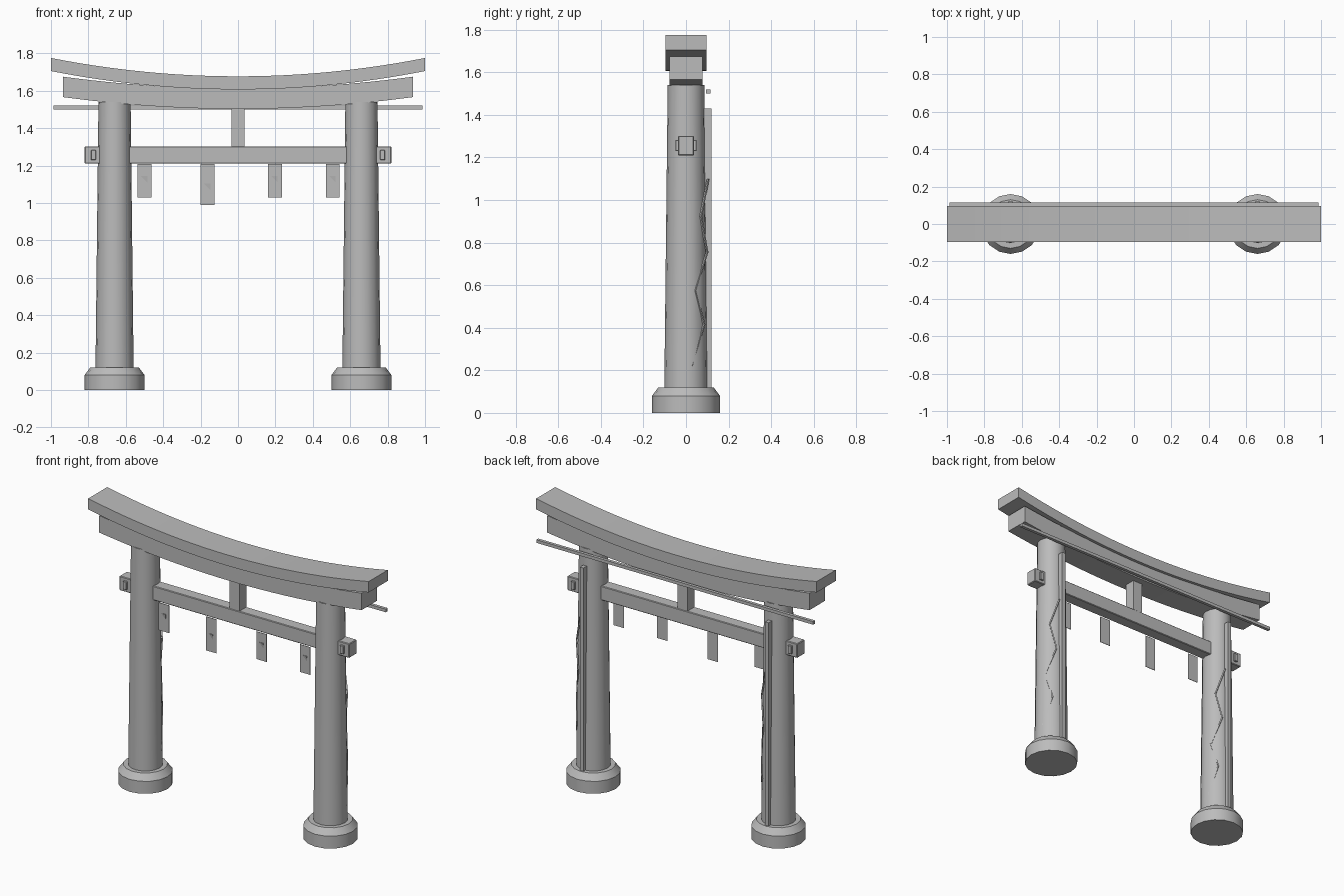
import bpy, bmesh, math
from mathutils import Vector

cube = bpy.data.objects.get("Cube")
if cube:
    bpy.data.objects.remove(cube, do_unlink=True)

stone = bpy.data.materials.new("plain_grey")
stone.use_nodes = True
GREY = (0.5, 0.5, 0.5, 1)
stone.diffuse_color = GREY
stone.node_tree.nodes["Principled BSDF"].inputs["Base Color"].default_value = GREY


def finish(name, bm, smooth=False):
    bmesh.ops.recalc_face_normals(bm, faces=bm.faces)
    mesh = bpy.data.meshes.new(name)
    bm.to_mesh(mesh)
    bm.free()
    mesh.materials.append(stone)
    obj = bpy.data.objects.new(name, mesh)
    bpy.context.collection.objects.link(obj)
    if smooth:
        bpy.ops.object.select_all(action="DESELECT")
        obj.select_set(True)
        bpy.context.view_layer.objects.active = obj
        bpy.ops.object.shade_smooth_by_angle(angle=math.radians(30))
    return obj


def box(name, x, y, z, bevel=0):
    """Box from (low, high) ranges on each axis."""
    bm = bmesh.new()
    bmesh.ops.create_cube(bm, size=1)
    for v in bm.verts:
        v.co = Vector(r[0] if c < 0 else r[1] for c, r in zip(v.co, (x, y, z)))
    if bevel:
        bmesh.ops.bevel(bm, geom=bm.edges[:], offset=bevel, segments=1, affect="EDGES")
    return finish(name, bm)


def turned(name, x, profile, sides=16):
    """Solid of revolution from (radius, height) points."""
    bm = bmesh.new()
    rings = []
    for r, z in profile:
        angles = [math.tau * i / sides for i in range(sides)]
        rings.append([bm.verts.new((x + r * math.cos(a), r * math.sin(a), z)) for a in angles])
    for low, high in zip(rings, rings[1:]):
        for i in range(sides):
            j = (i + 1) % sides
            bm.faces.new((low[i], low[j], high[j], high[i]))
    bm.faces.new(rings[0])
    bm.faces.new(rings[-1])
    return finish(name, bm, smooth=True)


def curved_beam(name, half_x, half_y, bottom, top, rise, steps=24):
    """Beam whose ends sweep upward."""
    bm = bmesh.new()
    rings = []
    for i in range(steps + 1):
        x = half_x * (2 * i / steps - 1)
        lift = rise * x * x
        corners = ((-half_y, bottom), (half_y, bottom), (half_y, top), (-half_y, top))
        rings.append([bm.verts.new((x, y, z + lift)) for y, z in corners])
    for a, b in zip(rings, rings[1:]):
        for i in range(4):
            j = (i + 1) % 4
            bm.faces.new((a[i], a[j], b[j], b[i]))
    bm.faces.new(rings[0])
    bm.faces.new(rings[-1])
    return finish(name, bm, smooth=True)


def vine(name, x, path, radius=0.006):
    """Thin square strand along a zigzag path."""
    bm = bmesh.new()
    rings = []
    for px, py, z in path:
        ring = [(radius, 0), (0, radius), (-radius, 0), (0, -radius)]
        rings.append([bm.verts.new((x + px + a, py + b, z)) for a, b in ring])
    for a, b in zip(rings, rings[1:]):
        for i in range(4):
            j = (i + 1) % 4
            bm.faces.new((a[i], a[j], b[j], b[i]))
    bm.faces.new(rings[0])
    bm.faces.new(rings[-1])
    return finish(name, bm)


def paper(name, x, low):
    """Hanging strip with a small raised fold on its front."""
    box(name, (x - 0.037, x + 0.037), (-0.0415, -0.0385), (low, 1.208))
    z = low + 0.115
    bm = bmesh.new()
    front = [bm.verts.new(c) for c in ((x - 0.02, -0.0415, z), (x + 0.015, -0.047, z),
                                       (x + 0.015, -0.0415, z - 0.035))]
    back = bm.verts.new((x + 0.015, -0.0415, z))
    for tri in ((0, 1, 2), (0, 1, 3), (1, 2, 3), (0, 2, 3)):
        bm.faces.new([(front + [back])[i] for i in tri])
    finish(name + "_fold", bm)


# Pillars with their plinths, back strips, vines and wedges
VINE = [(0.091, 0.03, 0.22), (0.06, 0.085, 0.415), (0.085, 0.045, 0.575),
        (0.04, 0.099, 0.755), (0.07, 0.07, 0.925), (0.022, 0.104, 1.10)]
for side, s in (("left", 1), ("right", -1)):
    cx = 0.66 * s
    turned(side + "_plinth", cx, [(0.16, 0), (0.16, 0.08), (0.13, 0.12)])
    turned(side + "_pillar", cx, [(0.102, 0.11), (0.086, 1.54)])
    box(side + "_back_strip", (cx - 0.0125, cx + 0.0125), (0.085, 0.12), (0.12, 1.43))
    vine(side + "_vine", cx, VINE)
    wx = 0.773 * s
    box(side + "_wedge", (wx - 0.013, wx + 0.013), (-0.05, 0.05), (1.23, 1.282), 0.002)

# Swept roof beams
curved_beam("top_beam", 1.0, 0.097, 1.607, 1.677, 0.098)
bpy.data.objects["top_beam"].data.update()
curved_beam("under_beam", 0.935, 0.078, 1.503, 1.612, 0.072)

# Tie beam, centre strut and rear rod
box("tie_beam", (-0.82, 0.82), (-0.038, 0.038), (1.21, 1.302), 0.004)
box("centre_strut", (-0.035, 0.035), (-0.035, 0.035), (1.295, 1.52))
box("rear_rod", (-0.987, 0.987), (0.095, 0.115), (1.50, 1.52))

# Hanging paper strips
for i, (x, low) in enumerate(((-0.5, 1.03), (-0.163, 0.99), (0.197, 1.03), (0.507, 1.03))):
    paper("paper_strip_%d" % (i + 1), x, low)
